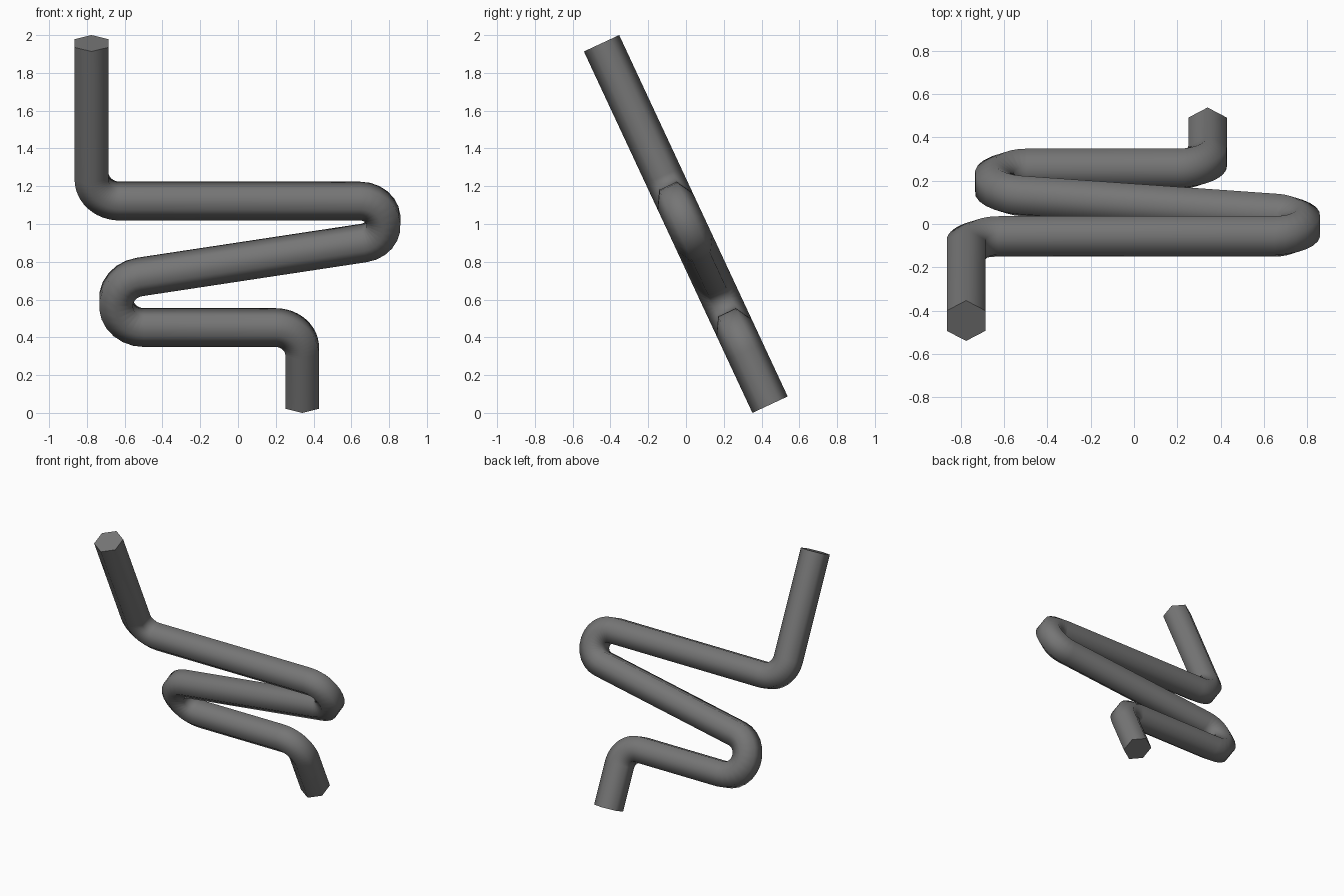
import bpy
import bmesh
from math import sin, cos, radians, pi
from mathutils import Vector

cube = bpy.data.objects.get("Cube")
if cube:
    bpy.data.objects.remove(cube, do_unlink=True)

SIDES = 6
RADIUS = 0.103
LEAN = radians(25)
BEND_STEPS = 12

# Dark grey metal
metal = bpy.data.materials.new("dark_grey_metal")
metal.use_nodes = True
grey = (0.18, 0.18, 0.18, 1)
metal.diffuse_color = grey
metal.node_tree.nodes["Principled BSDF"].inputs["Base Color"].default_value = grey


def bend(cx, cz, r, start, end):
    """Points on a bend, each with the sideways direction of the pipe there."""
    turn = 1 if end > start else -1
    points = []
    for i in range(BEND_STEPS + 1):
        a = radians(start + (end - start) * i / BEND_STEPS)
        out = Vector((cos(a), 0, sin(a)))
        points.append((Vector((cx, 0, cz)) + out * r, out * turn))
    return points


# Centre line of the pipe, from the bottom end to the top end
side = Vector((1, 0, 0))
path = [(Vector((0.34, 0, 0)), side)]
path += bend(0.2, 0.31, 0.14, 0, 90)
path += bend(-0.497, 0.599, 0.149, 270, 99.5)
path += bend(0.648, 1.066, 0.123, -80.5, 90)
path += bend(-0.626, 1.339, 0.15, 270, 180)
path.append((Vector((-0.776, 0, 2.111)), side))

# Hexagonal section swept along the centre line, with closed ends
bm = bmesh.new()
depth = Vector((0, 1, 0))
rings = []
for centre, across in path:
    ring = []
    for k in range(SIDES):
        a = 2 * pi * k / SIDES
        ring.append(bm.verts.new(centre + (across * sin(a) + depth * cos(a)) * RADIUS))
    rings.append(ring)
for lower, upper in zip(rings, rings[1:]):
    for k in range(SIDES):
        n = (k + 1) % SIDES
        bm.faces.new((lower[k], lower[n], upper[n], upper[k]))
bm.faces.new(rings[0])
bm.faces.new(rings[-1])
bmesh.ops.recalc_face_normals(bm, faces=bm.faces)

mesh = bpy.data.meshes.new("bent_pipe")
bm.to_mesh(mesh)
bm.free()
mesh.materials.append(metal)

# Lean the flat serpentine forward
pipe = bpy.data.objects.new("bent_pipe", mesh)
bpy.context.collection.objects.link(pipe)
pipe.rotation_euler.x = LEAN
pipe.location = (0, 0.445, RADIUS * sin(LEAN))

# Smooth sides, crisp ends
bpy.ops.object.select_all(action="DESELECT")
pipe.select_set(True)
bpy.context.view_layer.objects.active = pipe
bpy.ops.object.shade_smooth_by_angle(angle=radians(75))
